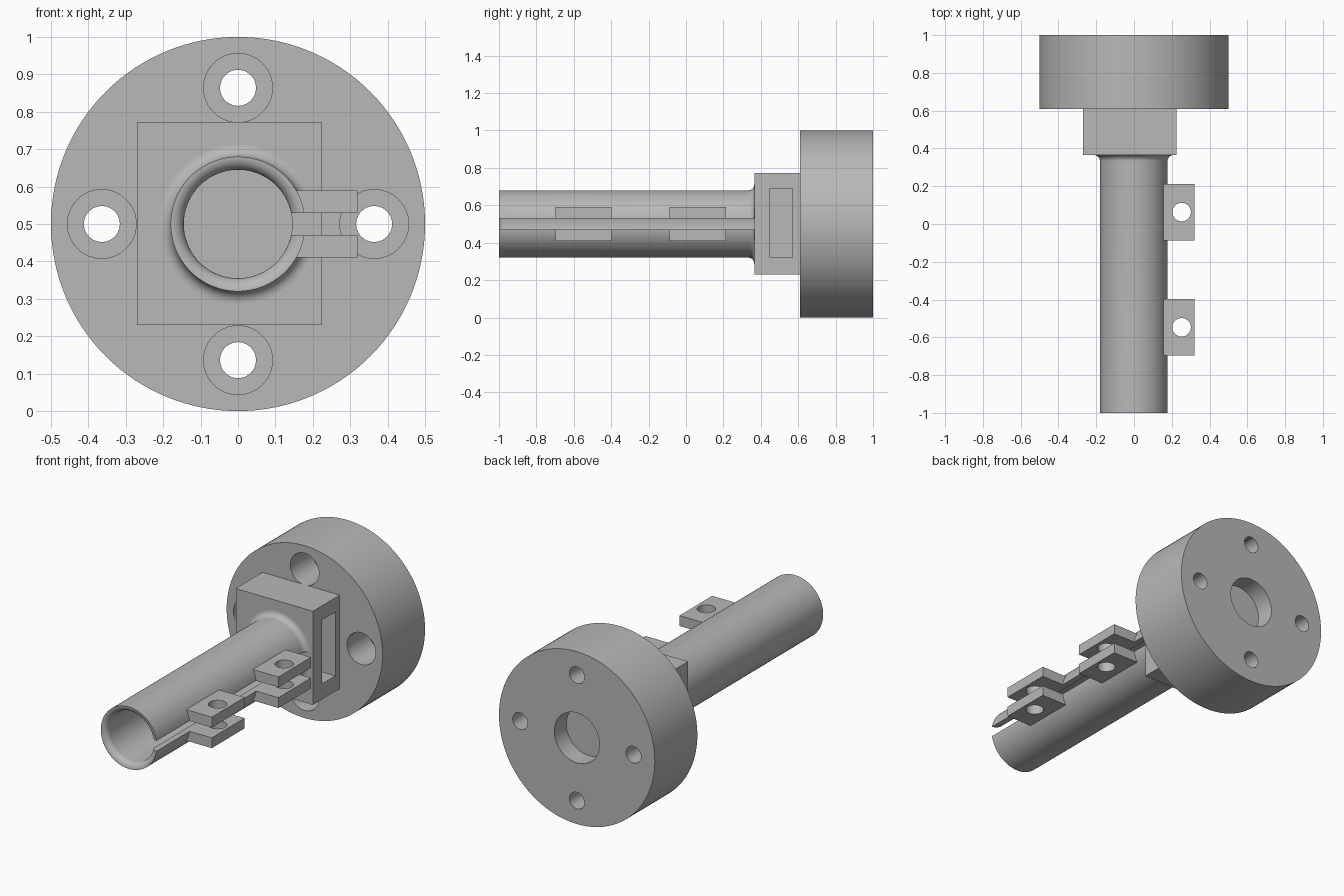
import bpy, bmesh, math
from mathutils import Matrix, Vector

if "Cube" in bpy.data.objects:
    bpy.data.objects.remove(bpy.data.objects["Cube"], do_unlink=True)

grey = bpy.data.materials.new("plain grey")
grey.use_nodes = True
grey.diffuse_color = (0.48, 0.48, 0.48, 1)
grey.node_tree.nodes["Principled BSDF"].inputs["Base Color"].default_value = grey.diffuse_color

AXIS_Z = 0.5
OUTER, BORE = 0.18, 0.145
FLANGE_Y, BLOCK_Y = 0.61, 0.365


def finish(bm, name):
    bmesh.ops.recalc_face_normals(bm, faces=bm.faces)
    mesh = bpy.data.meshes.new(name)
    bm.to_mesh(mesh)
    bm.free()
    obj = bpy.data.objects.new(name, mesh)
    mesh.materials.append(grey)
    bpy.context.collection.objects.link(obj)
    return obj


def box(name, low, high):
    low, high = Vector(low), Vector(high)
    bm = bmesh.new()
    bmesh.ops.create_cube(bm, size=1, matrix=Matrix.Translation((low + high) / 2)
                          @ Matrix.Diagonal((*(high - low), 1)))
    return finish(bm, name)


def cylinder(name, radius, centre, length, axis="Y", sides=64):
    turn = Matrix.Rotation(math.pi / 2, 4, "X") if axis == "Y" else Matrix()
    bm = bmesh.new()
    bmesh.ops.create_cone(bm, cap_ends=True, segments=sides, radius1=radius, radius2=radius,
                          depth=length, matrix=Matrix.Translation(centre) @ turn)
    return finish(bm, name)


def rod(name, radius, x, z, y0, y1, sides=64):
    return cylinder(name, radius, (x, (y0 + y1) / 2, z), y1 - y0, "Y", sides)


def select(obj):
    bpy.ops.object.select_all(action="DESELECT")
    obj.select_set(True)
    bpy.context.view_layer.objects.active = obj


def cut(obj, cutter):
    cutter.hide_render = True
    mod = obj.modifiers.new("cut", "BOOLEAN")
    mod.operation, mod.solver, mod.object = "DIFFERENCE", "EXACT", cutter
    select(obj)
    bpy.ops.object.modifier_apply(modifier=mod.name)
    bpy.data.objects.remove(cutter, do_unlink=True)


def smooth(obj):
    select(obj)
    bpy.ops.object.shade_smooth_by_angle(angle=math.radians(30))


# Round flange with a shallow rear recess and four counterbored bolt holes
flange = rod("flange", 0.5, 0, AXIS_Z, FLANGE_Y, 1, 128)
cut(flange, rod("recess_cutter", BORE, 0, AXIS_Z, 0.89, 1.1, 96))
for i in range(4):
    a = i * math.pi / 2
    x, z = 0.364 * math.cos(a), AXIS_Z + 0.364 * math.sin(a)
    cut(flange, rod("bolt_cutter", 0.048, x, z, 0.5, 1.1))
    cut(flange, rod("head_cutter", 0.092, x, z, 0.5, 0.81))
smooth(flange)

# Square block with a side slot, and the bore running into it
block = box("slotted_block", (-0.27, BLOCK_Y, 0.23), (0.225, FLANGE_Y, 0.773))
cut(block, box("slot_cutter", (-0.185, 0.45, 0.32), (0.3, 0.57, 0.69)))
cut(block, rod("bore_cutter", BORE, 0, AXIS_Z, 0.3, 0.5, 128))
smooth(block)


# Tube turned from a profile: filleted root, rounded inner lip
def arc(cy, cr, radius, start, end, steps=8):
    angles = [start + (end - start) * i / steps for i in range(steps + 1)]
    return [(cr + radius * math.sin(a), cy + radius * math.cos(a)) for a in angles]


FILLET, LIP = 0.032, OUTER - BORE
profile = arc(BLOCK_Y - FILLET, OUTER + FILLET, FILLET, 0, -math.pi / 2)
profile += arc(LIP - 1, OUTER, LIP, math.pi, 1.5 * math.pi)
profile.append((BORE, BLOCK_Y))
bm = bmesh.new()
verts = [bm.verts.new((r, y, AXIS_Z)) for r, y in profile]
edges = [bm.edges.new((v, verts[i - 1])) for i, v in enumerate(verts)]
bmesh.ops.spin(bm, geom=verts + edges, cent=(0, 0, AXIS_Z), axis=(0, 1, 0),
               angle=2 * math.pi, steps=128)
bmesh.ops.remove_doubles(bm, verts=bm.verts, dist=0.0001)
tube = finish(bm, "split_tube")
cut(tube, box("slit_cutter", (0.05, -1.1, 0.47), (0.3, 0.4, 0.53)))
smooth(tube)

# Paired clamp tabs above and below the slit
for place, y in (("front", -0.547), ("rear", 0.063)):
    for level, z in (("lower", 0.41), ("upper", 0.53)):
        tab = box(f"{place}_{level}_tab", (0.15, y - 0.15, z), (0.32, y + 0.15, z + 0.06))
        cut(tab, cylinder("screw_cutter", 0.049, (0.252, y, z), 0.4, "Z"))
        smooth(tab)
